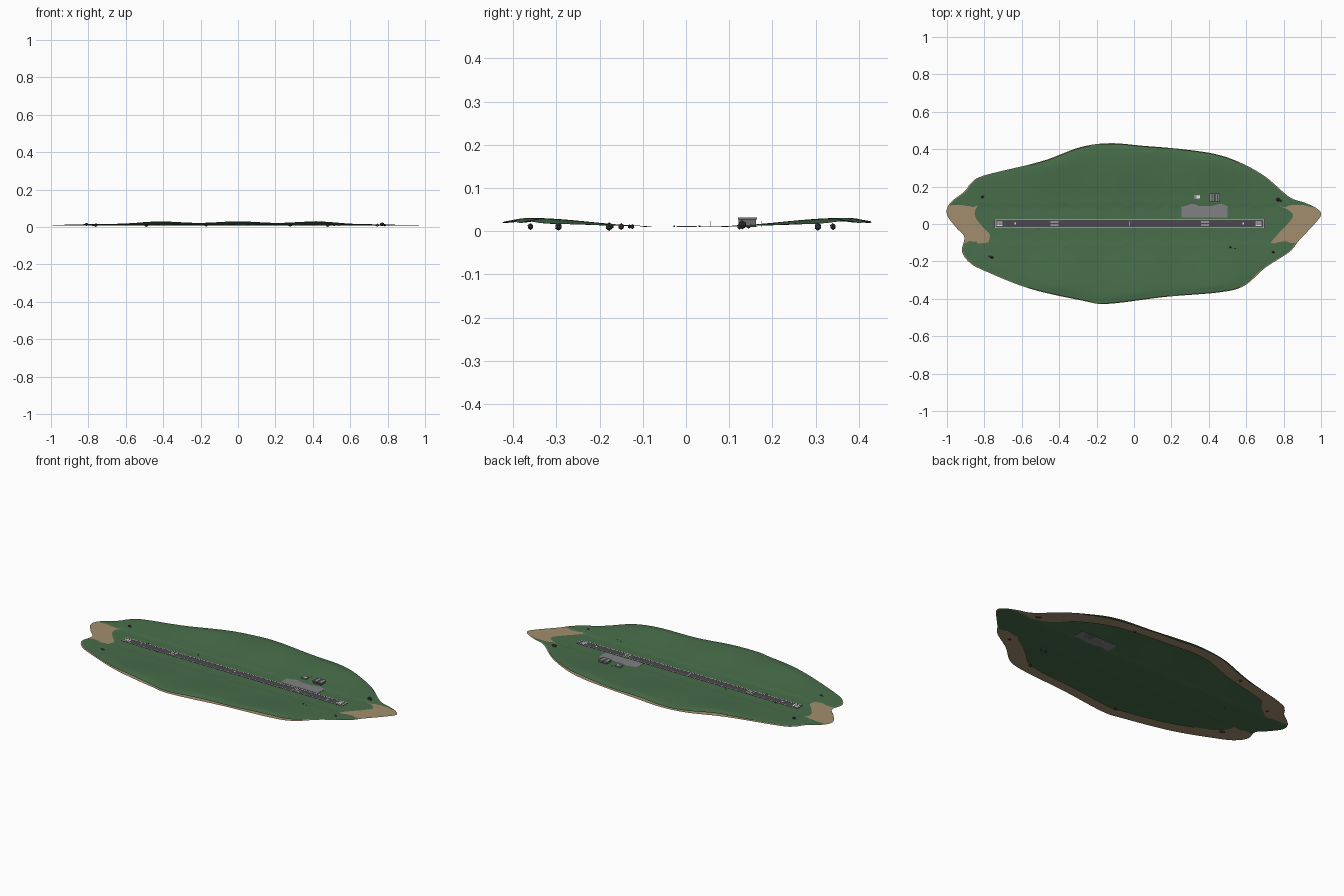
import bpy, bmesh, math, random
from mathutils import Vector

if "Cube" in bpy.data.objects:
    bpy.data.objects.remove(bpy.data.objects["Cube"])

random.seed(4)


def mat(name, r, g, b):
    m = bpy.data.materials.new(name)
    m.diffuse_color = (r, g, b, 1)
    m.use_nodes = True
    m.node_tree.nodes["Principled BSDF"].inputs["Base Color"].default_value = m.diffuse_color
    return m


GRASS = mat("grass green", 0.065, 0.155, 0.07)
SAND = mat("beach sand", 0.36, 0.27, 0.155)
ASPHALT = mat("dark asphalt", 0.07, 0.065, 0.075)
CONCRETE = mat("apron concrete", 0.22, 0.22, 0.23)
PAINT = mat("white paint", 0.78, 0.78, 0.76)
ROCK = mat("dark rock", 0.05, 0.048, 0.045)
WALL = mat("building wall", 0.15, 0.15, 0.155)
ROOF = mat("roof grey", 0.26, 0.26, 0.27)


def finish(name, bm, material, smooth=False):
    me = bpy.data.meshes.new(name)
    bm.to_mesh(me)
    bm.free()
    me.materials.append(material)
    for p in me.polygons:
        p.use_smooth = smooth
    ob = bpy.data.objects.new(name, me)
    bpy.context.collection.objects.link(ob)
    return ob


def boxes(name, items, material):
    """One object from boxes given as (x0, x1, y0, y1, z0, z1)."""
    bm = bmesh.new()
    for x0, x1, y0, y1, z0, z1 in items:
        vs = bmesh.ops.create_cube(bm, size=1)["verts"]
        for v in vs:
            v.co = Vector(((x0 + x1) / 2 + v.co.x * (x1 - x0),
                           (y0 + y1) / 2 + v.co.y * (y1 - y0),
                           (z0 + z1) / 2 + v.co.z * (z1 - z0)))
    return finish(name, bm, material)


def smooth(v, a, b):
    t = min(1, max(0, (v - a) / (b - a)))
    return t * t * (3 - 2 * t)


# Coastline, counter-clockwise, rounded with a Catmull-Rom spline
COAST = [(1.0, .05), (.975, .085), (.91, .115), (.83, .145), (.70, .255), (.565, .33), (.43, .375),
         (.24, .402), (.05, .418), (-.13, .432), (-.29, .41), (-.495, .335), (-.8, .26),
         (-.87, .22), (-.905, .175), (-.985, .11), (-1.0, .05), (-.95, -.02),
         (-.907, -.07), (-.92, -.145), (-.88, -.205), (-.8, -.25), (-.56, -.345),
         (-.275, -.41), (-.14, -.427), (.165, -.39), (.46, -.365), (.59, -.33),
         (.70, -.235), (.83, -.15), (.885, -.085), (.965, 0)]
P = [Vector(p) for p in COAST]
shore = []
for i in range(len(P)):
    a, b, c, d = (P[(i + k) % len(P)] for k in (-1, 0, 1, 2))
    for s in range(6):
        t = s / 6
        shore.append(0.5 * (2 * b + (c - a) * t + (2 * a - 5 * b + 4 * c - d) * t * t
                            + (3 * b - a - 3 * c + d) * t ** 3))


def ground(x, y, t=0.5):
    """Flat strip along the middle, low rolling banks on both sides."""
    ay = abs(y)
    edge = 0.097 + 0.006 * math.sin(45 * x) + 0.004 * math.sin(83 * x + 1)
    bank = (0.0145 + 0.004 * math.cos(2 * math.pi * x / 0.42)) * smooth(ay, 0.08, 0.36)
    fade = 1 - 0.7 * smooth(abs(x), 0.45, 0.95)
    return (0.0095 + 0.0025 * smooth(ay, edge - 0.015, edge + 0.015)
            + bank * fade * (1 - 0.35 * smooth(t, 0.9, 1)))


def sheet(name, scales, height, material, closed):
    """Concentric rings of the coastline, bridged into a sheet."""
    bm = bmesh.new()
    rings = [[bm.verts.new((p.x * s, p.y * s, height(p.x * s, p.y * s, s))) for p in shore]
             for s in scales]
    n = len(shore)
    for r0, r1 in zip(rings, rings[1:]):
        for i in range(n):
            j = (i + 1) % n
            bm.faces.new((r0[i], r1[i], r1[j], r0[j]))
    if closed:
        c = bm.verts.new((0, 0, height(0, 0, 0)))
        for i in range(n):
            bm.faces.new((c, rings[0][i], rings[0][(i + 1) % n]))
    return finish(name, bm, material, True)


# Island ground and the beach ring that shows at both tips
sheet("grass_land", [0.993 * (k + 1) / 32 for k in range(32)], ground, GRASS, True)
sheet("beach", [0.85, 0.9, 0.95, 1.0], lambda x, y, t: 0.011, SAND, False)

# Runway, with painted edge lines, thresholds and touchdown marks
X0, X1, Y0, Y1 = -0.748, 0.70, -0.022, 0.026
boxes("runway", [(X0, X1, Y0, Y1, 0.0097, 0.0112)], ASPHALT)
marks = []
for y in (Y0 + 0.003, Y1 - 0.003):
    marks.append((X0 + 0.004, X1 - 0.004, y - 0.0016, y + 0.0016))
for x in (X0 + 0.006, X1 - 0.006):
    marks.append((x - 0.0016, x + 0.0016, Y0 + 0.003, Y1 - 0.003))
for x in (-0.72, 0.665):
    for k in range(4):
        y = 0.002 + (k - 1.5) * 0.0065
        marks.append((x - 0.016, x + 0.016, y - 0.0023, y + 0.0023))
for x in (-0.425, 0.38):
    for y in (-0.006, 0.01):
        marks.append((x - 0.022, x + 0.022, y - 0.0022, y + 0.0022))
for x in (-0.635, 0.585):
    marks.append((x - 0.004, x + 0.004, -0.003, 0.007))
marks.append((-0.028, -0.023, -0.010, 0.014))
boxes("runway_markings", [m + (0.0111, 0.0117) for m in marks], PAINT)

# Parking apron that disappears under the rising bank
boxes("apron", [(0.255, 0.50, 0.034, 0.165, 0.0105, 0.0113)], CONCRETE)


def gabled(name, x0, x1, y0, y1, eave, ridge):
    """Walls with a low pitched roof, ridge along y."""
    boxes(name + "_walls", [(x0, x1, y0, y1, 0.010, eave)], WALL)
    bm = bmesh.new()
    xm = (x0 + x1) / 2
    ends = [[bm.verts.new((x, y, z)) for x, z in
             ((x0 - 0.002, eave), (x1 + 0.002, eave), (xm, ridge))]
            for y in (y0 - 0.002, y1 + 0.002)]
    bm.faces.new(ends[0])
    bm.faces.new(ends[1][::-1])
    for i in range(3):
        j = (i + 1) % 3
        bm.faces.new((ends[0][j], ends[0][i], ends[1][i], ends[1][j]))
    bmesh.ops.recalc_face_normals(bm, faces=bm.faces)
    finish(name + "_roof", bm, ROOF)


# Buildings behind the apron
gabled("hangar_left", 0.406, 0.429, 0.122, 0.162, 0.027, 0.032)
gabled("hangar_right", 0.436, 0.459, 0.122, 0.162, 0.027, 0.032)
boxes("shed", [(0.32, 0.354, 0.134, 0.156, 0.010, 0.021)], ROOF)
boxes("shed_roof_panel", [(0.334, 0.352, 0.137, 0.153, 0.021, 0.022)], PAINT)
boxes("hangar_doors", [(x, x + 0.015, 0.121, 0.1225, 0.012, 0.024) for x in (0.41, 0.44)], ASPHALT)

# Mast and small wind indicators
boxes("masts", [(x - 0.0007, x + 0.0007, y - 0.0007, y + 0.0007, 0.010, 0.024)
                for x, y in ((0.36, 0.174), (-0.30, 0.056))], PAINT)
boxes("runway_lights", [(x - 0.003, x + 0.003, y - 0.002, y + 0.002, 0.009, 0.013)
                        for x, y in ((-0.61, 0.031), (-0.51, -0.027))], ROCK)

# Rocks around the shore, rough low-sided lumps
ROCKS = [(-.81, .145, .009), (.77, .13, .011), (-.76, -.178, .010), (.48, -.295, .0095),
         (-.17, -.36, .008), (-.49, .305, .0095), (.28, .34, .008), (.745, -.15, .008),
         (.515, -.124, .006), (.54, -.131, .005), (.785, .124, .007), (-.775, -.173, .006)]
bm = bmesh.new()
for x, y, r in ROCKS:
    vs = bmesh.ops.create_icosphere(bm, subdivisions=1, radius=r)["verts"]
    for v in vs:
        k = random.uniform(0.85, 1.1)
        v.co = Vector((x + v.co.x * k * 1.2, y + v.co.y * k * 0.9, max(0, 0.0105 + v.co.z)))
    if (x, y) == (.77, .13) or (x, y) == (-.81, .145):
        for v in vs:
            v.co.z += 0.004
finish("shore_rocks", bm, ROCK)
